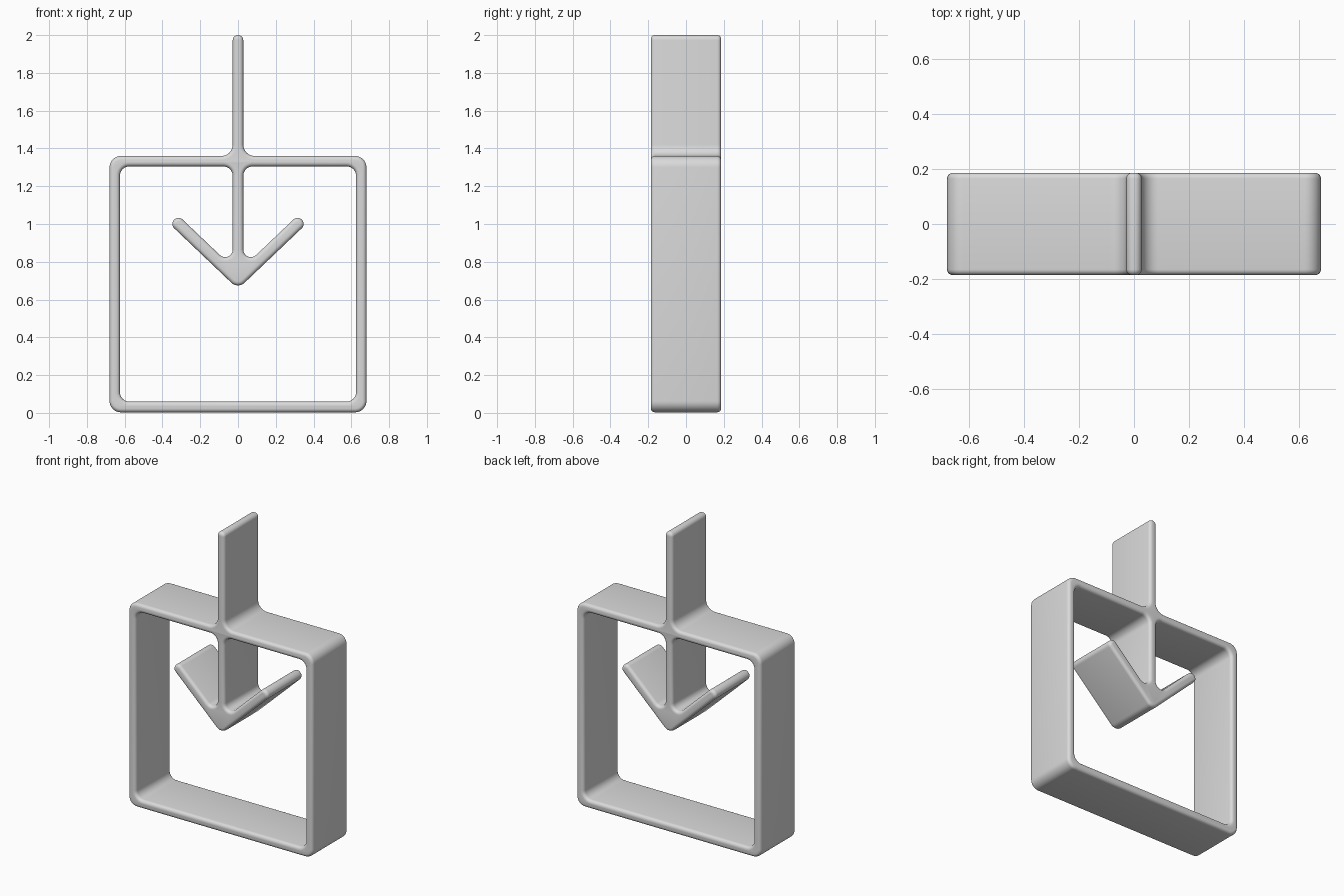
import bpy
import bmesh
import math
from mathutils import Vector

cube = bpy.data.objects.get("Cube")
if cube:
    bpy.data.objects.remove(cube, do_unlink=True)

HALF_DEPTH = 0.186
EDGE = 0.021      # rounding of the front and back rims
BAR = 0.028       # half thickness of the bars
ARM = 0.032       # half thickness of the arrow arms
STEPS = 8


def mirrored(half):
    """Close a right-hand half outline across x = 0."""
    return half + [(-x, z, r) for x, z, r in reversed(half) if x > 0]


def fillet(corners):
    """Replace every (x, z, radius) corner by an arc."""
    points = []
    for i, (x, z, r) in enumerate(corners):
        v = Vector((x, z))
        a = (Vector(corners[i - 1][:2]) - v).normalized()
        b = (Vector(corners[(i + 1) % len(corners)][:2]) - v).normalized()
        half = a.angle(b) / 2
        centre = v + (a + b).normalized() * r / math.sin(half)
        start = (v + a * r / math.tan(half) - centre).normalized()
        end = (v + b * r / math.tan(half) - centre).normalized()
        points += [centre + start.slerp(end, k / STEPS) * r for k in range(STEPS + 1)]
    return points


# Outer outline: square frame with the upright post on top
outer = [(0.68, 0.003, 0.06), (0.68, 1.36, 0.06), (BAR, 1.36, 0.06), (BAR, 2.0, 0.027)]

# Opening: inside of the frame, running round the hanging arrow
apex, end = Vector((0, 0.70)), Vector((0.315, 1.0))
along = (end - apex).normalized()
across = Vector((along.y, -along.x))
rise = ARM / along.x
upper = end + (along - across) * ARM
lower = end + (along + across) * ARM
opening = [
    (0.625, 0.06, 0.05), (0.625, 1.305, 0.05), (BAR, 1.305, 0.05),
    (BAR, apex.y + BAR * along.y / along.x + rise, 0.04),
    (*upper, 0.03), (*lower, 0.03), (0, apex.y - rise, 0.05),
]

# Filled outlines, extruded in depth with rounded rims
curve = bpy.data.curves.new("arrow_frame", "CURVE")
curve.dimensions = "2D"
curve.fill_mode = "BOTH"
curve.extrude = HALF_DEPTH - EDGE
curve.bevel_depth = EDGE
curve.bevel_resolution = 4
curve.offset = -EDGE
for half in (outer, opening):
    points = fillet(mirrored(half))
    spline = curve.splines.new("POLY")
    spline.points.add(len(points) - 1)
    for point, p in zip(spline.points, points):
        point.co = (p.x, p.y, 0, 1)
    spline.use_cyclic_u = True

frame = bpy.data.objects.new("arrow_frame", curve)
frame.rotation_euler.x = math.pi / 2
bpy.context.collection.objects.link(frame)
bpy.ops.object.select_all(action="DESELECT")
frame.select_set(True)
bpy.context.view_layer.objects.active = frame
bpy.ops.object.convert(target="MESH")
bpy.ops.object.transform_apply(location=False, rotation=True, scale=False)

# Weld the caps to the rims
bm = bmesh.new()
bm.from_mesh(frame.data)
bmesh.ops.remove_doubles(bm, verts=bm.verts, dist=0.0002)
bmesh.ops.recalc_face_normals(bm, faces=bm.faces)
bm.to_mesh(frame.data)
bm.free()
bpy.ops.object.shade_smooth_by_angle(angle=math.radians(40))

grey = bpy.data.materials.new("light grey")
grey.use_nodes = True
colour = (0.7, 0.7, 0.7, 1)
grey.diffuse_color = colour
grey.node_tree.nodes["Principled BSDF"].inputs["Base Color"].default_value = colour
frame.data.materials.clear()
frame.data.materials.append(grey)
